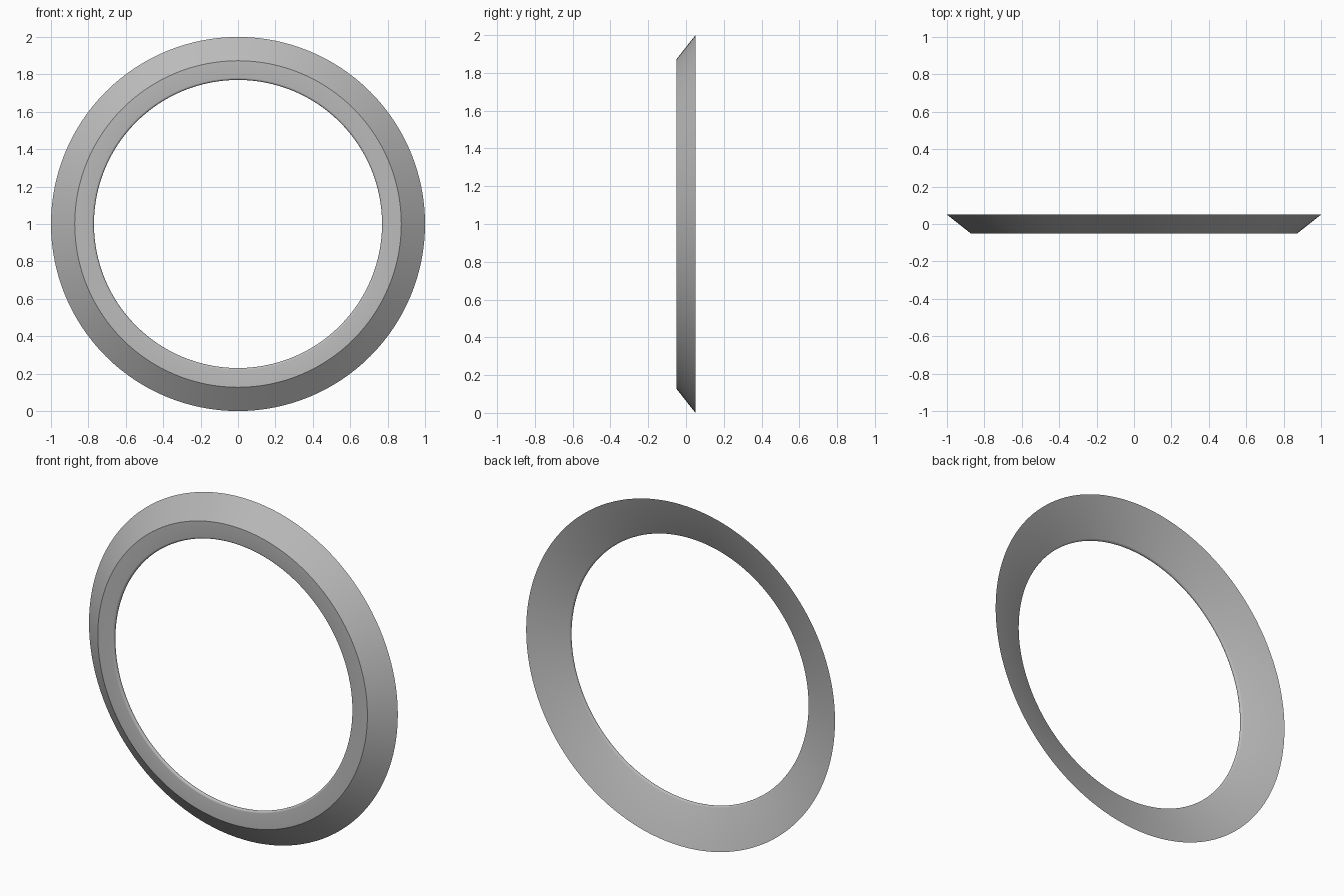
import bpy
import bmesh
from math import cos, sin, radians
from mathutils import Vector

SEGMENTS = 128

cube = bpy.data.objects.get("Cube")
if cube:
    bpy.data.objects.remove(cube)


def make_material(name, rgb):
    mat = bpy.data.materials.new(name)
    mat.use_nodes = True
    mat.diffuse_color = (*rgb, 1)
    mat.node_tree.nodes["Principled BSDF"].inputs["Base Color"].default_value = (*rgb, 1)
    return mat


# Cross-section (radius, depth): sharp rear rim, front crease, rounded inner lip
lip_radius, lip_r, lip_y, lip_steps = 0.012, 0.782, -0.038, 8
profile = [(1.0, 0.05), (0.873, -0.05)]
for i in range(lip_steps + 1):
    a = radians(270 - 161 * i / lip_steps)
    profile.append((lip_r + lip_radius * cos(a), lip_y + lip_radius * sin(a)))

# Revolve the closed section about the front-to-back axis
bm = bmesh.new()
verts = [bm.verts.new((r, y, 1)) for r, y in profile]
edges = [bm.edges.new((v, verts[(i + 1) % len(verts)])) for i, v in enumerate(verts)]
bmesh.ops.spin(bm, geom=verts + edges, cent=Vector((0, 0, 1)), axis=Vector((0, 1, 0)),
               angle=radians(360), steps=SEGMENTS, use_merge=True)
bmesh.ops.remove_doubles(bm, verts=bm.verts, dist=0.0001)
bmesh.ops.recalc_face_normals(bm, faces=bm.faces)
mesh = bpy.data.meshes.new("bevelled_ring")
bm.to_mesh(mesh)
bm.free()

ring = bpy.data.objects.new("bevelled_ring", mesh)
bpy.context.collection.objects.link(ring)
mesh.materials.append(make_material("plain grey", (0.5, 0.5, 0.5)))

# Smooth the lip and keep the crease and rim sharp
bpy.ops.object.select_all(action="DESELECT")
ring.select_set(True)
bpy.context.view_layer.objects.active = ring
bpy.ops.object.shade_smooth_by_angle(angle=radians(30))
